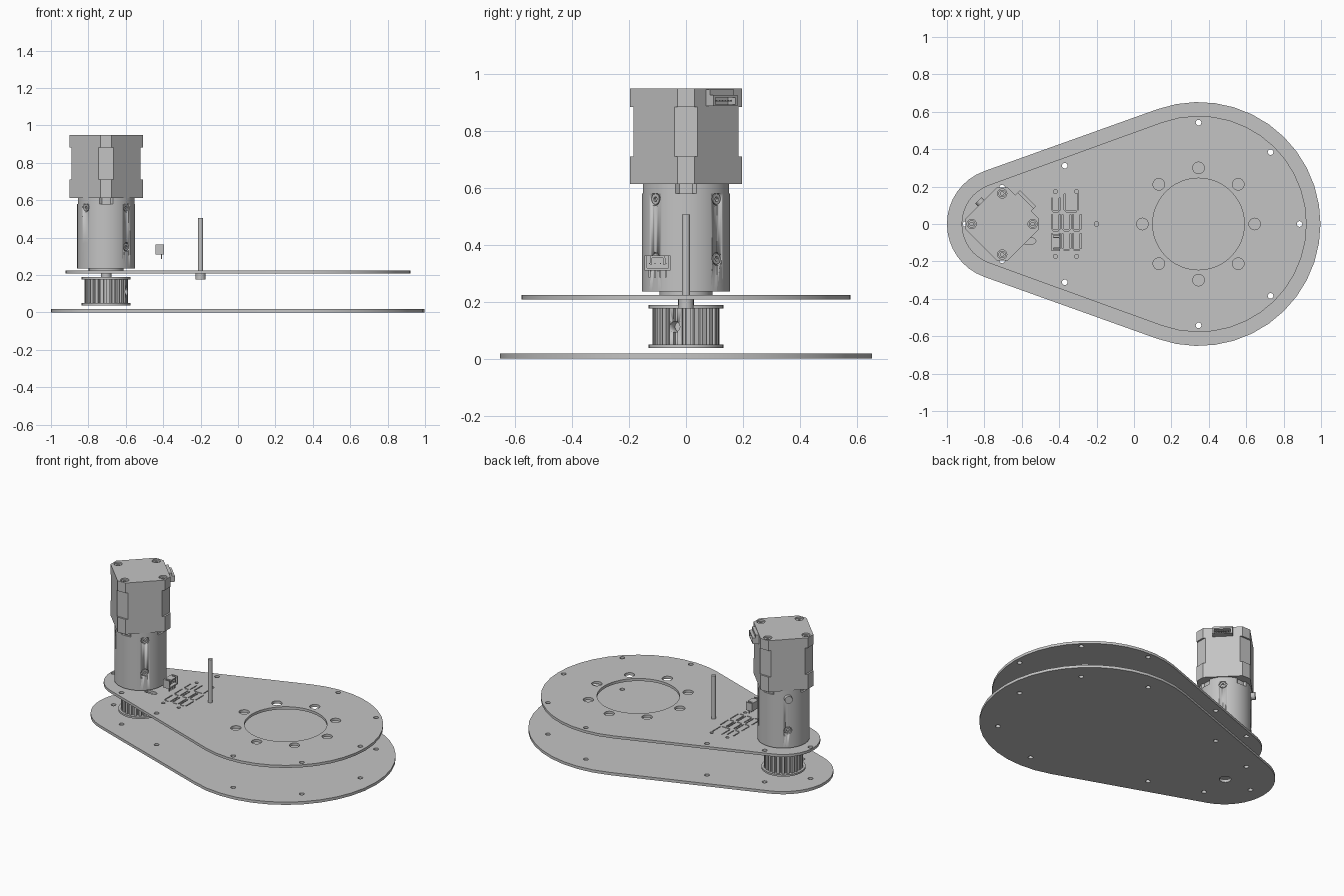
import bpy, bmesh, math
from mathutils import Matrix, Vector

if "Cube" in bpy.data.objects:
    bpy.data.objects.remove(bpy.data.objects["Cube"])

grey = bpy.data.materials.new("machined grey")
grey.diffuse_color = (0.55, 0.55, 0.55, 1)
grey.use_nodes = True
grey.node_tree.nodes["Principled BSDF"].inputs["Base Color"].default_value = grey.diffuse_color
AX = -0.705                      # motor axis
CX = 0.345                       # centre of the wide end


def circle(x, y, r, n=24):
    return [(x + r * math.cos(2 * math.pi * i / n), y + r * math.sin(2 * math.pi * i / n)) for i in range(n)]


def rect(x0, x1, y0, y1):
    return [(x0, y0), (x1, y0), (x1, y1), (x0, y1)]


def add(name, mesh, angle=30):
    ob = bpy.data.objects.new(name, mesh)
    bpy.context.collection.objects.link(ob)
    mesh.materials.clear()
    mesh.materials.append(grey)
    bpy.ops.object.select_all(action='DESELECT')
    ob.select_set(True)
    bpy.context.view_layer.objects.active = ob
    bpy.ops.object.shade_smooth_by_angle(angle=math.radians(angle))
    return ob


def prism(name, outline, z0, z1, holes=(), matrix=None):
    """Extrude a flat outline with holes from z0 to z1."""
    cu = bpy.data.curves.new(name, 'CURVE')
    cu.dimensions, cu.fill_mode, cu.extrude = '2D', 'BOTH', (z1 - z0) / 2
    for pts in [outline, *holes]:
        sp = cu.splines.new('POLY')
        sp.points.add(len(pts) - 1)
        for p, (x, y) in zip(sp.points, pts):
            p.co = (x, y, 0, 1)
        sp.use_cyclic_u = True
    tmp = bpy.data.objects.new(name, cu)
    bpy.context.collection.objects.link(tmp)
    mesh = bpy.data.meshes.new_from_object(tmp.evaluated_get(bpy.context.evaluated_depsgraph_get()))
    bpy.data.objects.remove(tmp)
    bm = bmesh.new()
    bm.from_mesh(mesh)
    bmesh.ops.remove_doubles(bm, verts=bm.verts, dist=1e-5)
    bmesh.ops.recalc_face_normals(bm, faces=bm.faces)
    bmesh.ops.translate(bm, verts=bm.verts, vec=(0, 0, (z0 + z1) / 2))
    if matrix:
        bmesh.ops.transform(bm, matrix=matrix, verts=bm.verts)
    bm.to_mesh(mesh)
    bm.free()
    return add(name, mesh)


def radial(angle, z):
    """Frame on the motor axis whose local z points outward at the given angle."""
    d = Vector((math.cos(angle), math.sin(angle), 0))
    return Matrix.Translation((AX, 0, z)) @ d.to_track_quat('Z', 'Y').to_matrix().to_4x4()


def cut(ob, cutters):
    for c in cutters:
        mod = ob.modifiers.new("recess", 'BOOLEAN')
        mod.operation, mod.solver, mod.object = 'DIFFERENCE', 'EXACT', c
        bpy.context.view_layer.objects.active = ob
        bpy.ops.object.modifier_apply(modifier=mod.name)
        bpy.data.objects.remove(c)


def teardrop(R, r):
    """Hull of the wide end and the narrow end."""
    x0 = -0.70
    t = math.pi - math.acos((R - r) / (CX - x0))
    big = [-t + 2 * t * i / 24 for i in range(25)]
    small = [t + 2 * (math.pi - t) * i / 16 for i in range(17)]
    return ([(CX + R * math.cos(a), R * math.sin(a)) for a in big]
            + [(x0 + r * math.cos(a), r * math.sin(a)) for a in small])


# Two plates sharing one bolt pattern
bolts = [(0.885, 0), (-0.90, 0)]
for s in (1, -1):
    bolts += [(CX, s * 0.542), (0.73, s * 0.384), (-0.37, s * 0.312), (AX, s * 0.195)]
bolt_holes = [circle(x, y, 0.015, 16) for x, y in bolts]
prism("bottom_plate", teardrop(0.652, 0.30), 0, 0.018, bolt_holes + [circle(AX, 0, 0.035)])

holes = bolt_holes + [circle(CX, 0, 0.245, 48), circle(AX, 0, 0.06), circle(-0.2, 0, 0.0142)]
holes += [circle(CX + 0.3 * math.cos(k * math.pi / 4), 0.3 * math.sin(k * math.pi / 4), 0.031) for k in range(8)]
holes += [circle(x, y, 0.011, 12) for x in (-0.42, -0.307) for y in (-0.173, 0.173)]
# rounded cable slot beside the motor
holes.append([(-0.60, -0.108), (-0.543, -0.108), (-0.529, -0.102), (-0.524, -0.091),
              (-0.529, -0.08), (-0.543, -0.074), (-0.60, -0.074)])
# thin slots outlining the component cells
cells = [(x, y, 0.042, 0.09) for x in (-0.418, -0.361, -0.306) for y in (-0.096, 0.007)]
cells += [(-0.418, 0.102, 0.042, 0.075), (-0.335, 0.112, 0.07, 0.095)]
for x, y, w, h in cells:
    for s in (1, -1):
        holes.append(rect(x + s * w / 2 - 0.003, x + s * w / 2 + 0.003, y - h / 2 + 0.01, y + h / 2))
    holes.append(rect(x - w / 2 + 0.007, x + w / 2 - 0.007, y - h / 2, y - h / 2 + 0.006))
prism("top_plate", teardrop(0.578, 0.222), 0.207, 0.224, holes)

# Long bolt standing on the top plate
prism("long_bolt_shank", circle(-0.2, 0, 0.0142), 0.2, 0.505)
prism("long_bolt_head", circle(-0.2, 0, 0.027), 0.177, 0.207, [circle(-0.2, 0, 0.012, 6)])

# Toothed belt pulley and shaft
teeth = []
N = 24
for i in range(N):
    for f, r in ((0, 0.117), (0.55, 0.117), (0.62, 0.103), (0.93, 0.103)):
        a = 2 * math.pi * (i + f) / N
        teeth.append((AX + r * math.cos(a), r * math.sin(a)))
pulley = prism("pulley_teeth", teeth, 0.05, 0.179, [circle(AX, 0, 0.026)])
cut(pulley, [prism("set_screw_cutter", circle(0, 0, 0.019), 0.06, 0.14, (), radial(math.radians(-20), 0.112))])
for z in (0.038, 0.177):
    prism("pulley_flange", circle(AX, 0, 0.131, 40), z, z + 0.012, [circle(AX, 0, 0.026)])
prism("output_shaft", circle(AX, 0, 0.0275), 0.04, 0.225)

# Gearbox with recessed radial screws and notched upper rim
prism("gearbox_pilot", circle(AX, 0, 0.093, 40), 0.215, 0.237)
gearbox = prism("gearbox_body", circle(AX, 0, 0.155, 64), 0.235, 0.58)
corners = [math.pi / 4 + k * math.pi / 2 for k in range(4)]
spots = [radial(a, z) for a in corners for z in (0.35, 0.56)]
rim = []
for i in range(80):
    a = 2 * math.pi * i / 80
    near = abs((a + math.pi / 4) % (math.pi / 2) - math.pi / 4) < 0.17
    r = 0.143 if near else 0.155
    rim.append((AX + r * math.cos(a), r * math.sin(a)))
prism("gearbox_rim", rim, 0.58, 0.612)
cut(gearbox, [prism("screw_cutter", circle(0, 0, 0.0235), 0.142, 0.18, (), m) for m in spots])
for m in spots:
    prism("gearbox_screw", circle(0, 0, 0.019, 16), 0.135, 0.152, [circle(0, 0, 0.009, 6)], m)


# Motor: chamfered diamond section, waisted in the middle
def diamond(e, total=0.225):
    c = total - e
    q = [(e, -c), (e, c), (c, e), (-c, e), (-e, c), (-e, -c), (-c, -e), (c, -e)]
    return [(AX + x, y) for x, y in q]


screws = [(AX + 0.163 * math.cos(k * math.pi / 2), 0.163 * math.sin(k * math.pi / 2)) for k in range(4)]
prism("motor_lower_cap", diamond(0.196), 0.612, 0.71)
prism("motor_core", diamond(0.185), 0.71, 0.882)
prism("motor_upper_cap", diamond(0.196), 0.882, 0.925)
prism("motor_top", diamond(0.196), 0.925, 0.948, [circle(x, y, 0.025) for x, y in screws])
for x, y in screws:
    prism("motor_screw", circle(x, y, 0.02, 16), 0.925, 0.94, [circle(x, y, 0.01, 6)])

# Motor socket on the rear right face, local z pointing outward
turn = Matrix.Translation((AX, 0, 0)) @ Matrix.Rotation(math.pi / 4, 4, 'Z')
prism("motor_socket_top", rect(0.155, 0.178, -0.06, 0.06), 0.925, 0.944, (), turn)
prism("motor_socket_base", rect(0.155, 0.196, -0.06, 0.06), 0.886, 0.892, (), turn)
prism("motor_socket_lid", rect(0.155, 0.196, -0.06, 0.06), 0.917, 0.925, (), turn)
for s in (-1, 1):
    y = s * 0.055
    prism("motor_socket_side", rect(0.155, 0.196, y - 0.005, y + 0.005), 0.892, 0.917, (), turn)
for i in range(6):
    y = -0.035 + 0.014 * i
    prism("motor_socket_pin", rect(0.155, 0.188, y - 0.002, y + 0.002), 0.903, 0.907, (), turn)

# Small wire connector above the plate: open-sided housing and bent pins
prism("connector_back", rect(-0.44, -0.43, -0.145, -0.054), 0.31, 0.362)
prism("connector_floor", rect(-0.43, -0.395, -0.145, -0.054), 0.31, 0.318)
prism("connector_roof", rect(-0.43, -0.395, -0.125, -0.074), 0.354, 0.362)
for y in (-0.141, -0.058):
    prism("connector_side", rect(-0.43, -0.395, y - 0.004, y + 0.004), 0.318, 0.362)
for y in (-0.123, -0.076):
    prism("connector_tab", rect(-0.43, -0.40, y - 0.004, y + 0.004), 0.33, 0.354)
for i in range(4):
    y = -0.128 + 0.019 * i
    prism("connector_pin", rect(-0.412, -0.406, y - 0.003, y + 0.003), 0.285, 0.312)
    prism("connector_contact", rect(-0.43, -0.40, y - 0.002, y + 0.002), 0.332, 0.336)
